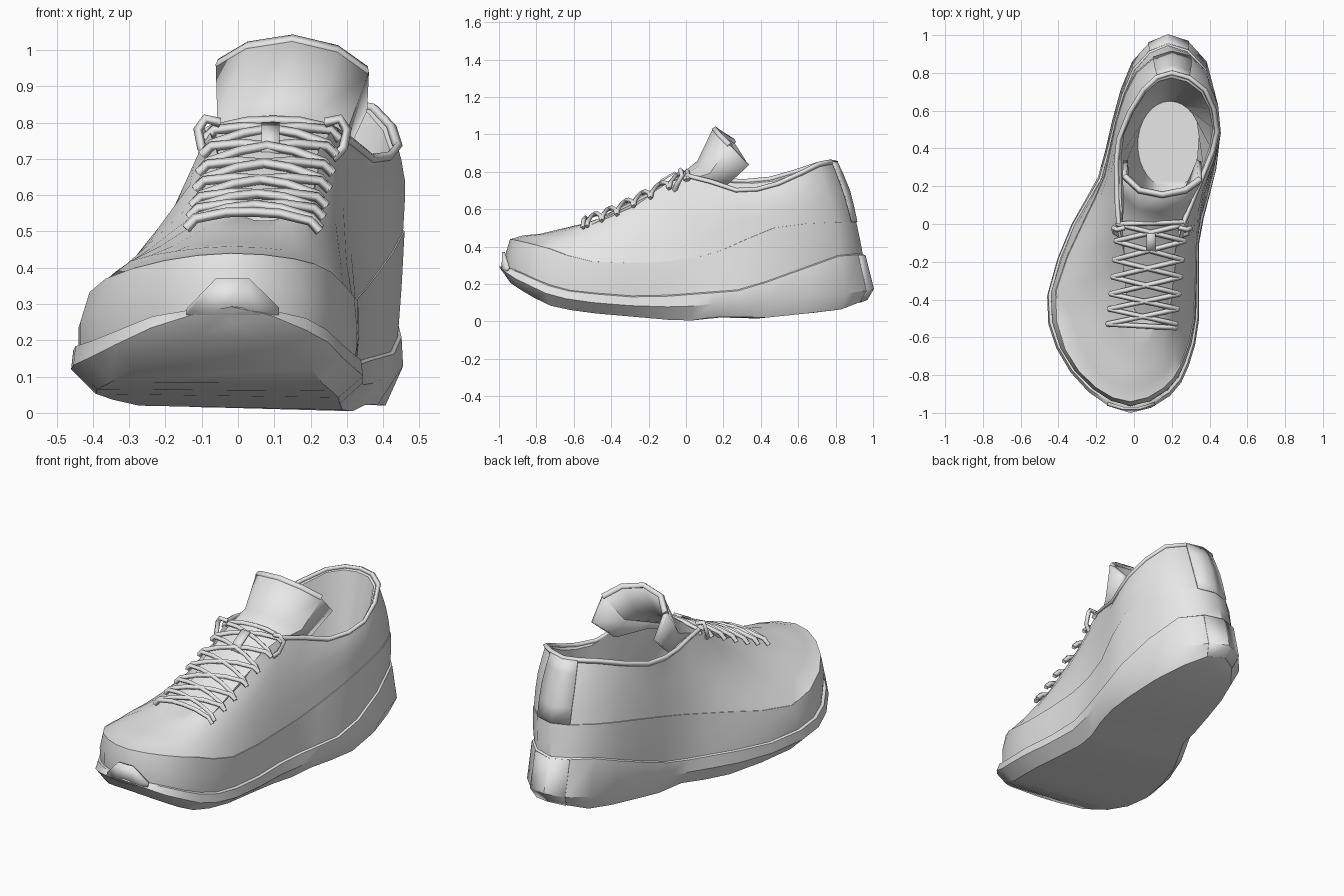
import bpy, bmesh, math
from mathutils import Vector

if "Cube" in bpy.data.objects:
    bpy.data.objects.remove(bpy.data.objects["Cube"], do_unlink=True)

grey = bpy.data.materials.new("light_grey")
grey.use_nodes = True
grey.diffuse_color = (0.8, 0.8, 0.8, 1)
grey.node_tree.nodes["Principled BSDF"].inputs["Base Color"].default_value = (0.8, 0.8, 0.8, 1)


# ---------- helpers ----------
def interp(table, t):
    """Piecewise linear lookup in (key, value) pairs."""
    for (a, va), (b, vb) in zip(table, table[1:]):
        if t <= b:
            f = max(0, (t - a) / (b - a))
            return va + (vb - va) * f
    return table[-1][1]


def spline(pts, n, closed):
    """Catmull-Rom resampling with n steps per span."""
    m, out = len(pts), []
    get = (lambda i: pts[i % m]) if closed else (lambda i: pts[min(max(i, 0), m - 1)])
    for i in range(m if closed else m - 1):
        p0, p1, p2, p3 = get(i - 1), get(i), get(i + 1), get(i + 2)
        for s in range(n):
            t = s / n
            out.append(0.5 * (2 * p1 + (p2 - p0) * t + (2 * p0 - 5 * p1 + 4 * p2 - p3) * t * t
                              + (3 * p1 - p0 - 3 * p2 + p3) * t ** 3))
    return out if closed else out + [pts[-1].copy()]


def ring(pts):
    return spline([Vector(p) for p in pts], 2, True)


def grow(r, kx, toe, heel):
    """Scale a ring about its centre line in x, and in y towards toe and heel."""
    n, out = len(r), []
    for i, p in enumerate(r):
        mid = (r[i].x + r[-i % n].x) / 2
        out.append(Vector((mid + (p.x - mid) * kx, p.y * (toe if p.y < 0 else heel), p.z)))
    return out


def with_z(r, f):
    return [Vector((p.x, p.y, f(p))) for p in r]


def finish(obj, angle=35):
    obj.data.materials.append(grey)
    bpy.ops.object.select_all(action='DESELECT')
    obj.select_set(True)
    bpy.context.view_layer.objects.active = obj
    bpy.ops.object.shade_smooth_by_angle(angle=math.radians(angle))


def loft(name, rows, closed=True, cap_first=False, cap_last=False, thick=0):
    """Skin rows of points; a cap joins mirrored points across the ring."""
    bm = bmesh.new()
    vs = [[bm.verts.new(p) for p in r] for r in rows]
    n = len(rows[0])
    for a, b in zip(vs, vs[1:]):
        for i in range(n if closed else n - 1):
            j = (i + 1) % n
            bm.faces.new((a[i], a[j], b[j], b[i]))
    for r in ([vs[0]] if cap_first else []) + ([vs[-1]] if cap_last else []):
        for i in range(n // 2):
            quad = (r[i], r[i + 1], r[-i - 1], r[-i % n])
            bm.faces.new(list(dict.fromkeys(quad)))
    bmesh.ops.recalc_face_normals(bm, faces=bm.faces)
    me = bpy.data.meshes.new(name)
    bm.to_mesh(me)
    bm.free()
    obj = bpy.data.objects.new(name, me)
    bpy.context.collection.objects.link(obj)
    if thick:
        mod = obj.modifiers.new("thickness", 'SOLIDIFY')
        mod.thickness, mod.offset = thick, 0
    finish(obj)


def tube(name, pts, radius):
    """Four-sided cord along a path."""
    cu = bpy.data.curves.new(name, 'CURVE')
    cu.dimensions, cu.bevel_depth, cu.bevel_resolution = '3D', radius, 0
    cu.use_fill_caps = True
    sp = cu.splines.new('POLY')
    sp.points.add(len(pts) - 1)
    for q, p in zip(sp.points, pts):
        q.co = (*p, 1)
    obj = bpy.data.objects.new(name, cu)
    bpy.context.collection.objects.link(obj)
    cu.materials.append(grey)


# ---------- sole ----------
# Points run from the toe tip along +x to the heel and back along -x
plan = ring([(-.02, -1, 0), (.19, -.91, 0), (.29, -.75, 0), (.345, -.5, 0),
             (.345, -.1, 0), (.40, .15, 0), (.455, .45, 0), (.385, .86, 0),
             (.18, 1, 0), (-.01, .86, 0), (-.115, .55, 0), (-.19, .25, 0),
             (-.33, 0, 0), (-.46, -.38, 0), (-.41, -.66, 0), (-.24, -.89, 0)])
bottom = [(-1, .26), (-.94, .19), (-.73, .085), (-.57, .05), (0, 0),
          (.2, .03), (.38, .015), (.82, .06), (1, .13)]
top = [(-1, .30), (-.9, .265), (-.75, .195), (-.6, .155), (-.22, .125),
       (.31, .165), (.85, .36), (1, .35)]
edge = [(-1, .55), (.45, .55), (.95, .2)]  # height share of the widest line
zb = lambda p: interp(bottom, p.y) + interp([(-.2, .02), (0, .025), (.2, 0)], p.x) * (p.y < .1)
zt = lambda p: interp(top, p.y) + .1 * max(0, -p.x - .1)  # thicker on the outer side


def z_edge(p):
    f = interp(edge, p.y)
    return zb(p) * (1 - f) + zt(p) * f


sole_rings = [with_z(grow(plan, .83, .965, .965), zb),
              with_z(plan, z_edge),
              with_z(grow(plan, .985, .98, .955), zt),
              with_z(grow(plan, .95, .965, .945), lambda p: zt(p) + .006)]
loft("sole", sole_rings, cap_first=True)

# ---------- upper ----------
base = sole_rings[-1]
bulge = ring([(-.02, -.935, .44), (.15, -.865, .425), (.25, -.73, .39), (.315, -.5, .32),
              (.33, -.1, .32), (.375, .18, .375), (.455, .47, .50), (.385, .80, .53),
              (.2, .905, .53), (.015, .80, .53), (-.09, .55, .49), (-.155, .25, .42),
              (-.27, 0, .37), (-.41, -.35, .31), (-.36, -.66, .37), (-.20, -.86, .42)])
shoulder = ring([(-.01, -.78, .468), (.11, -.73, .462), (.19, -.62, .462), (.25, -.42, .48),
                 (.29, -.08, .57), (.365, .18, .59), (.46, .48, .64), (.395, .75, .70),
                 (.2, .865, .70), (.025, .75, .70), (-.08, .5, .64), (-.125, .25, .62),
                 (-.175, .02, .57), (-.25, -.3, .46), (-.21, -.55, .462), (-.13, -.72, .462)])
opening = ring([(.07, -.52, .53), (.13, -.49, .54), (.18, -.38, .585), (.20, -.22, .66),
                (.26, 0, .78), (.37, .27, .70), (.44, .49, .735), (.375, .71, .84),
                (.2, .80, .85), (.05, .71, .84), (-.08, .45, .76), (-.09, .2, .75),
                (-.08, 0, .78), (-.04, -.22, .66), (-.02, -.38, .585), (.02, -.49, .54)])
N = len(opening)
insole = [Vector((.19 + .17 * math.sin(2 * math.pi * i / N),
                  .42 - .23 * math.cos(2 * math.pi * i / N), .27)) for i in range(N)]
lip = [Vector((*p.lerp(q, .17).xy, p.z - .01)) for p, q in zip(opening, insole)]

# Smooth the wall vertically, column by column
columns = [spline(list(c), 2, False) for c in zip(base, bulge, shoulder, opening)]
wall = [list(r) for r in zip(*columns)]
overlay = [grow(wall[1], 1.012, 1.004, 1.004), grow(wall[2], 1.015, 1.006, 1.006)]
loft("upper", [wall[0]] + overlay + wall[2:] + [lip, insole], cap_last=True)

# Padded collar rim
tube("collar_rim", opening[8:25], .014)


# Raised strips down the heel, following the walls
def heel_strip(name, rows, dy):
    rows = [[p + Vector((0, dy, 0)) for p in r[15:18]] for r in rows]
    loft(name, rows, closed=False, thick=.008)


heel_strip("heel_tab", wall[2:], .008)
heel_strip("sole_heel_plate", sole_rings[:3], .001)

# Toe bumper: a small tab rising from the sole edge
tab = [(-.14, -.95, .285), (-.06, -.975, .37), (.03, -.975, .37), (.11, -.95, .29)]
loft("toe_bumper", [[Vector((x, y - .005, .27)) for x, y, z in tab],
                    [Vector((x, y, z)) for x, y, z in tab]], closed=False, thick=.015)

# ---------- tongue ----------
# Cross-section: side position, share of the wrap, share of the drop
section = [(-.97, 1, 1), (-1, .55, .35), (-.6, .13, .1), (0, 0, 0),
           (.6, .13, .15), (1, .45, .45), (.97, 1, 1)]
# Rows: centre x, y, z, half width, wrap to the back, drop at the sides
tongue_rows = []
for cx, cy, cz, hw, wrap, drop in [(.08, -.57, .485, .09, 0, .01), (.08, -.47, .535, .10, 0, .015),
                                   (.08, -.2, .68, .13, 0, .04), (.09, -.02, .775, .14, .05, .06),
                                   (.125, .07, .85, .17, .14, .13), (.15, .155, 1.025, .20, .18, .19)]:
    tongue_rows.append([Vector((cx + hw * u, cy + wrap * w, cz - drop * d)) for u, w, d in section])
loft("tongue", tongue_rows, closed=False, thick=.025)
tube("tongue_top_rim", tongue_rows[-1][1:6], .018)

# ---------- laces ----------
ridge = [(-.55, .53), (-.38, .595), (-.22, .675), (0, .785), (.1, .80)]
eyelets = [-.53, -.45, -.37, -.28, -.19, -.09, 0]


def lace(name, y0, y1):
    pts = []
    for t, lift in ((0, -.03), (.07, -.002), (.3, .017), (.5, .02), (.7, .017), (.93, -.002), (1, -.03)):
        y = y0 + (y1 - y0) * t
        pts.append((-.115 + .37 * t + .1 * (y + .25), y, interp(ridge, y) + lift))
    tube(name, pts, .0135)


lace("lace_bottom", eyelets[0], eyelets[0] - .02)
for i, (a, b) in enumerate(zip(eyelets, eyelets[1:])):
    lace(f"lace_rising_{i}", a, b)
    lace(f"lace_falling_{i}", b, a)
lace("lace_top", .0, .01)

# End loops beside the top eyelets
for name, x, s in (("lace_loop_right", -.09, -1), ("lace_loop_left", .28, 1)):
    tube(name, [(x - s * .04, -.02, .80), (x, -.03, .81), (x + s * .02, -.02, .78),
                (x + s * .01, -.05, .73), (x - s * .02, -.06, .70)], .0135)

# Lace keeper on the tongue
loft("lace_keeper", [[Vector((x, y, z)) for x in (.065, .115)]
                     for y, z in ((-.15, .71), (-.13, .755), (-.06, .795), (-.04, .77))],
     closed=False, thick=.012)
